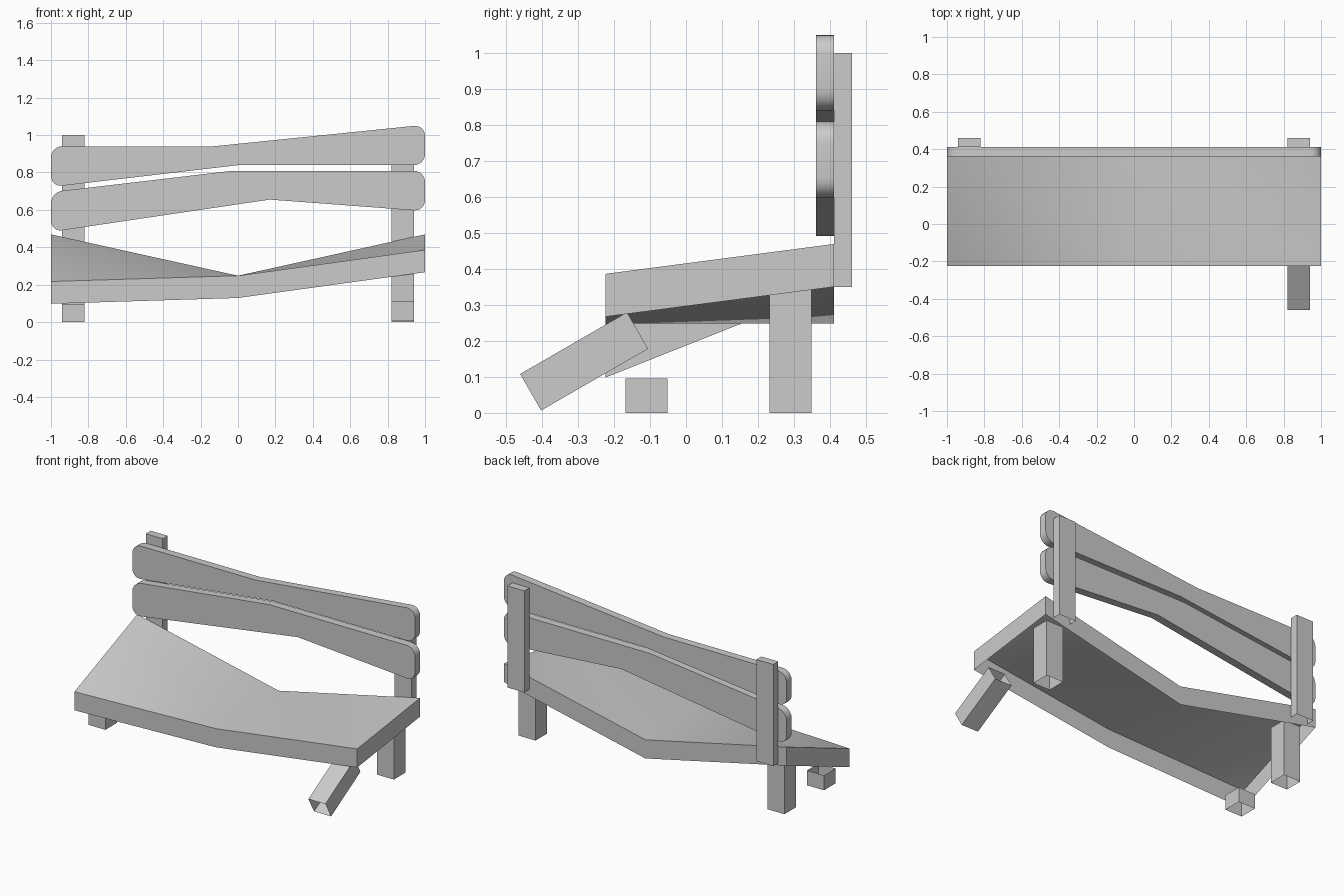
import bpy, bmesh, math
from mathutils import Vector, Matrix

if "Cube" in bpy.data.objects:
    bpy.data.objects.remove(bpy.data.objects["Cube"], do_unlink=True)

# Single weathered grey
grey = bpy.data.materials.new("bench_grey")
grey.use_nodes = True
GREY = (0.6, 0.6, 0.6, 1)
grey.diffuse_color = GREY
grey.node_tree.nodes["Principled BSDF"].inputs["Base Color"].default_value = GREY


def finish(name, bm, smooth=False):
    bmesh.ops.recalc_face_normals(bm, faces=bm.faces[:])
    mesh = bpy.data.meshes.new(name)
    bm.to_mesh(mesh)
    bm.free()
    mesh.materials.append(grey)
    if smooth:
        mesh.shade_smooth()
        mesh.set_sharp_from_angle(angle=math.radians(35))
    obj = bpy.data.objects.new(name, mesh)
    bpy.context.scene.collection.objects.link(obj)


def tube(name, center, size, open_top=True, tilt=0):
    """Hollow square timber, open at the bottom and optionally at the top."""
    bm = bmesh.new()
    bmesh.ops.create_cube(bm, size=1)
    bm.normal_update()
    ends = [f for f in bm.faces if f.normal.z < -0.5 or (open_top and f.normal.z > 0.5)]
    bmesh.ops.delete(bm, geom=ends, context='FACES_ONLY')
    bm.transform(Matrix.Translation(center) @ Matrix.Rotation(tilt, 4, 'X')
                 @ Matrix.Diagonal((*size, 1)))
    finish(name, bm)


def plank(name, top, bottom, y0=0.361, y1=0.411, r=0.06, steps=6):
    """Warped back plank: outline with rounded ends, extruded in depth."""
    outline = [Vector(p) for p in top + bottom[::-1]]
    points = []
    for i, p in enumerate(outline):
        if abs(p.x) < 0.99:
            points.append(p)
            continue
        u = (outline[i - 1] - p).normalized() * r
        v = (outline[(i + 1) % len(outline)] - p).normalized() * r
        for k in range(steps + 1):
            t = math.pi / 2 * k / steps
            points.append(p + u * (1 - math.sin(t)) + v * (1 - math.cos(t)))
    bm = bmesh.new()
    face = bm.faces.new([bm.verts.new((p.x, y0, p.y)) for p in points])
    ext = bmesh.ops.extrude_face_region(bm, geom=[face], use_keep_orig=True)
    moved = [g for g in ext["geom"] if isinstance(g, bmesh.types.BMVert)]
    bmesh.ops.translate(bm, verts=moved, vec=(0, y1 - y0, 0))
    finish(name, bm, smooth=True)


# Sagging seat: two twisted panels, each folded on a diagonal, with a skirt and no bottom
bm = bmesh.new()
a, b, c = [bm.verts.new((x, -0.224, z)) for x, z in ((-1, 0.217), (0, 0.248), (1, 0.386))]
f, e, d = [bm.verts.new((x, 0.411, z)) for x, z in ((-1, 0.469), (0, 0.248), (1, 0.469))]
for tri in ((a, b, f), (b, e, f), (b, c, e), (c, d, e)):
    bm.faces.new(tri)
rim = [edge for edge in bm.edges if edge.is_boundary]
ext = bmesh.ops.extrude_edge_only(bm, edges=rim)
skirt = [g for g in ext["geom"] if isinstance(g, bmesh.types.BMVert)]
bmesh.ops.translate(bm, verts=skirt, vec=(0, 0, -0.119))
finish("seat", bm, smooth=True)

# Warped back planks
plank("upper_back_plank",
      [(-1, 0.94), (-0.13, 0.94), (1, 1.055)],
      [(-1, 0.722), (0, 0.839), (1, 0.839)])
plank("lower_back_plank",
      [(-1, 0.695), (-0.03, 0.809), (1, 0.809)],
      [(-1, 0.482), (0.17, 0.655), (1, 0.593)])

# Back posts and rear legs on both sides
for side, x in (("left", 0.88), ("right", -0.88)):
    tube(f"{side}_back_post", (x, 0.436, 0.675), (0.12, 0.05, 0.65), open_top=False)
    tube(f"{side}_rear_leg", (x, 0.29, 0.18), (0.12, 0.117, 0.36))

# Front legs: one kicked forward, one snapped to a stub
tube("left_front_leg", (0.88, -0.283, 0.143), (0.12, 0.117, 0.343), tilt=math.radians(-60))
tube("right_front_leg_stub", (-0.88, -0.11, 0.0475), (0.12, 0.117, 0.095))
